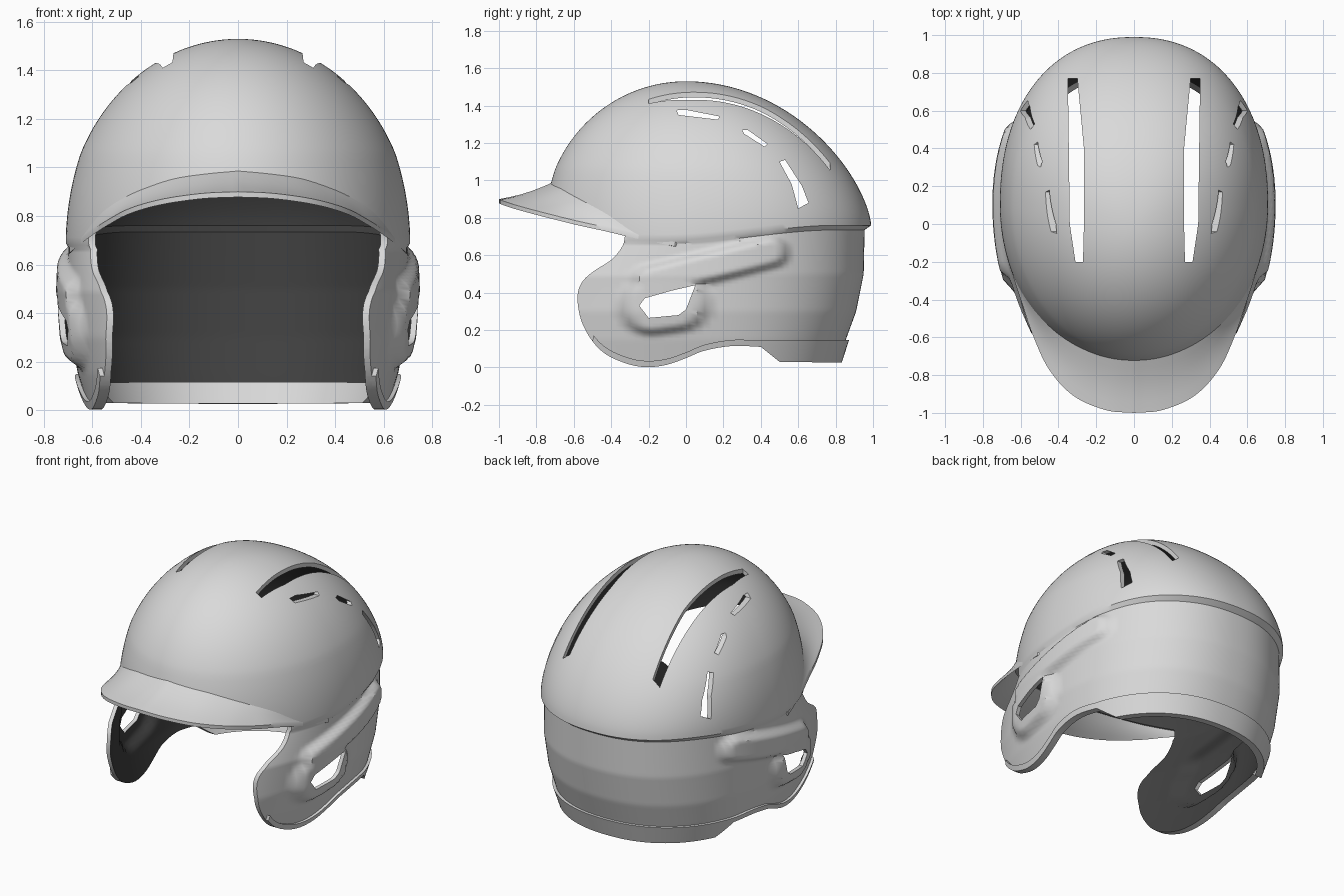
import bpy, bmesh, math
from mathutils import Vector

if "Cube" in bpy.data.objects:
    bpy.data.objects.remove(bpy.data.objects["Cube"])

def material(name, v):
    m = bpy.data.materials.new(name)
    m.diffuse_color = (v, v, v, 1)
    m.use_nodes = True
    m.node_tree.nodes["Principled BSDF"].inputs["Base Color"].default_value = m.diffuse_color
    return m

LIGHT = material("light_grey_shell", 0.7)
DARK = material("dark_grey_lining", 0.05)

def make_object(name, bm):
    bmesh.ops.recalc_face_normals(bm, faces=bm.faces[:])
    me = bpy.data.meshes.new(name)
    bm.to_mesh(me)
    bm.free()
    me.materials.append(LIGHT)
    me.materials.append(DARK)
    ob = bpy.data.objects.new(name, me)
    bpy.context.collection.objects.link(ob)
    return ob

def spline(pts, n=5):
    # Catmull-Rom curve through the points
    P = [Vector(p) for p in pts]
    P = [2 * P[0] - P[1]] + P + [2 * P[-1] - P[-2]]
    out = []
    for i in range(1, len(P) - 2):
        a, b, c, d = P[i - 1:i + 3]
        for k in range(n):
            t = k / n
            out.append(0.5 * (2 * b + (c - a) * t + (2 * a - 5 * b + 4 * c - d) * t * t
                              + (3 * b - a - 3 * c + d) * t ** 3))
    return out + [P[-2]]

def smooth(t):
    t = max(0, min(1, t))
    return t * t * (3 - 2 * t)

def seg_dist(y, z, a, b):
    p, a, b = Vector((y, z)), Vector(a), Vector(b)
    d = b - a
    t = max(0, min(1, (p - a).dot(d) / d.dot(d)))
    return (p - a - d * t).length

# Horizontal sections below the ridge: z, front reach, back reach, half width
SECTIONS = [(.76, .76, .99, .71), (.735, .78, .955, .698), (.5, .95, .95, .705),
            (.3, 1.0, .91, .69), (.15, 1.0, .855, .66), (-.05, .98, .79, .60)]

def surf(z, th, off=0.0):
    # Point on the helmet surface; th = 0 is the front, off moves it outwards
    if z >= .76:
        u = min(1, (z - .76) / .77)
        s = lambda p: math.sqrt(max(0, 1 - u ** p))
        yc = .1 * s(2)
        f, b, w = (.76 + off) * s(2), (.99 + off) * s(1.5), (.71 + off) * s(1.9)
        z = .76 + u * (.77 + off)
    else:
        for hi, lo in zip(SECTIONS, SECTIONS[1:]):
            if z >= lo[0] - 1e-6:
                t = (hi[0] - z) / (hi[0] - lo[0])
                f, b, w = (hi[i] + (lo[i] - hi[i]) * t + off for i in (1, 2, 3))
                break
        yc = .1
    c, s_ = math.cos(th), math.sin(th)
    if c >= 0:
        x, y = w * s_, yc - (f + yc) * c
    else:
        x = w * math.copysign(abs(s_) ** .9, s_)
        y = yc + (b - yc) * abs(c) ** .9
    # ridge droops towards the front
    z -= .08 * smooth((.8 - y) / .9) * max(0, 1 - abs(z - .76) / .3)
    # raised ear guard: slanted arm and frame round the ear hole
    if abs(x) > .3 and .1 < z < .8:
        arm = smooth((.10 - seg_dist(y, z, (-.2, .46), (.46, .62))) / .05)
        frame = smooth((.17 - seg_dist(y, z, (-.19, .33), (-.04, .35))) / .05)
        x += math.copysign(.045 * max(arm, frame), x)
    return Vector((x, y, z))

N = 168
ROWS = [.76 + .77 * math.cos(math.pi / 2 * i / 48) for i in range(1, 48)] + [.76, .735]
ROWS += [.735 - .785 * i / 46 for i in range(1, 47)]
ROWS[-1] = -.05

def shell(name, outer, inner, inner_mat):
    bm = bmesh.new()
    last = []
    for off, mat in ((outer, 0), (inner, inner_mat)):
        top = bm.verts.new((0, 0, 1.53 + off))
        prev = None
        for z in ROWS:
            ring = [bm.verts.new(surf(z, 2 * math.pi * i / N, off)) for i in range(N)]
            for i in range(N):
                j = (i + 1) % N
                vs = (prev[i], prev[j], ring[j], ring[i]) if prev else (top, ring[j], ring[i])
                bm.faces.new(vs).material_index = mat
            prev = ring
        last.append(prev)
    for i in range(N):
        j = (i + 1) % N
        bm.faces.new((last[0][i], last[0][j], last[1][j], last[1][i]))
    for f in bm.faces:
        f.smooth = True
    return make_object(name, bm)

def prism(bm, pts, axis, a, b):
    put = (lambda p, h: (h, p[0], p[1])) if axis == 'x' else (lambda p, h: (p[0], p[1], h))
    A, B = ([bm.verts.new(put(p, h)) for p in pts] for h in (a, b))
    bm.faces.new(A)
    bm.faces.new(B[::-1])
    for i in range(len(pts)):
        j = (i + 1) % len(pts)
        bm.faces.new((A[i], A[j], B[j], B[i]))

def boolean(ob, cutter, op):
    m = ob.modifiers.new("cut", 'BOOLEAN')
    m.operation, m.object, m.solver = op, cutter, 'EXACT'
    bpy.context.view_layer.objects.active = ob
    bpy.ops.object.modifier_apply(modifier=m.name)
    bpy.data.objects.remove(cutter)

# Side outline of ear flap and lower edge (y, z)
EAR = spline([(-.33, .735), (-.328, .69), (-.345, .64), (-.4, .575), (-.5, .51), (-.56, .45),
              (-.58, .37), (-.56, .25), (-.5, .14), (-.42, .065), (-.3, .015), (-.2, .002),
              (-.1, .015), (0, .05), (.1, .09), (.25, .115), (.4, .11)], 4)

# Main shell trimmed to the side outline
body = shell("helmet_shell", 0, -.025, 1)
bm = bmesh.new()
prism(bm, [(-1.2, 1.0), (-.75, .93), (-.5, .81)] + EAR + [(1.3, .12), (1.3, 1.8), (-1.2, 1.8)], 'x', -1.5, 1.5)
boolean(body, make_object("outline_cutter", bm), 'INTERSECT')

# Vents and ear holes
bm = bmesh.new()
for pts in ([(-.05, 1.375), (0, 1.377), (.18, 1.342), (.17, 1.325), (-.04, 1.35)],
            [(.3, 1.27), (.33, 1.27), (.435, 1.195), (.42, 1.18), (.31, 1.25)],
            [(.5, 1.1), (.53, 1.11), (.62, .97), (.655, .88), (.6, .85), (.565, .98)],
            [(-.25, .33), (-.22, .37), (-.08, .41), (.05, .44), (0, .31), (-.04, .28), (-.2, .265)]):
    prism(bm, pts, 'x', -1.5, 1.5)
SLOT = [(.27, -.2), (.31, -.2), (.34, 0), (.345, .4), (.35, .77), (.30, .77), (.265, .4), (.265, 0)]
for s in (1, -1):
    prism(bm, [(s * x, y) for x, y in SLOT], 'z', .95, 1.9)
boolean(body, make_object("vent_cutter", bm), 'DIFFERENCE')

# Rolled lower rim with the deeper flange at the back
rim = shell("lower_rim", .018, -.024, 0)
low = [p for p in EAR if p.y < .15 and p.x > -.52]
bm = bmesh.new()
prism(bm, low + [(.45, .07), (.5, .03), (1.3, .02), (1.3, .15)]
      + [(p.x + .005, p.y + .033) for p in reversed(low)], 'x', -1.5, 1.5)
boolean(rim, make_object("rim_cutter", bm), 'INTERSECT')

# Brim lofted from the dome to its outer edge
edge = spline([(0, -1, .9), (.15, -.985, .893), (.32, -.91, .868), (.45, -.77, .83),
               (.535, -.59, .785), (.59, -.43, .75), (.645, -.26, .71), (.695, -.06, .67)], 6)
root_z = spline([(z, 0) for z in (1.01, 1.0, .985, .955, .92, .88, .83, .77)], 6)
half = []
for i, (o, rz) in enumerate(zip(edge, root_z)):
    r = surf(rz.x, math.radians(80) * i / (len(edge) - 1), -.012)
    top = []
    for k in range(6):
        t = k / 5
        p = r.lerp(o, t)
        p.z -= .012 * math.sin(math.pi * t)
        top.append(p)
    half.append(top + [p - Vector((0, 0, .022)) for p in reversed(top)])
flip = [[Vector((-p.x, p.y, p.z)) for p in sec] for sec in half[:0:-1]]
bm = bmesh.new()
secs = [[bm.verts.new(p) for p in sec] for sec in flip + half]
for A, B in zip(secs, secs[1:]):
    for i in range(len(A)):
        j = (i + 1) % len(A)
        bm.faces.new((A[i], A[j], B[j], B[i]))
bm.faces.new(secs[0])
bm.faces.new(secs[-1][::-1])
brim = make_object("brim", bm)

# Smooth shading with crisp rims
bpy.ops.object.select_all(action='DESELECT')
for ob in (body, rim, brim):
    ob.select_set(True)
bpy.context.view_layer.objects.active = body
bpy.ops.object.shade_smooth_by_angle(angle=math.radians(35))
